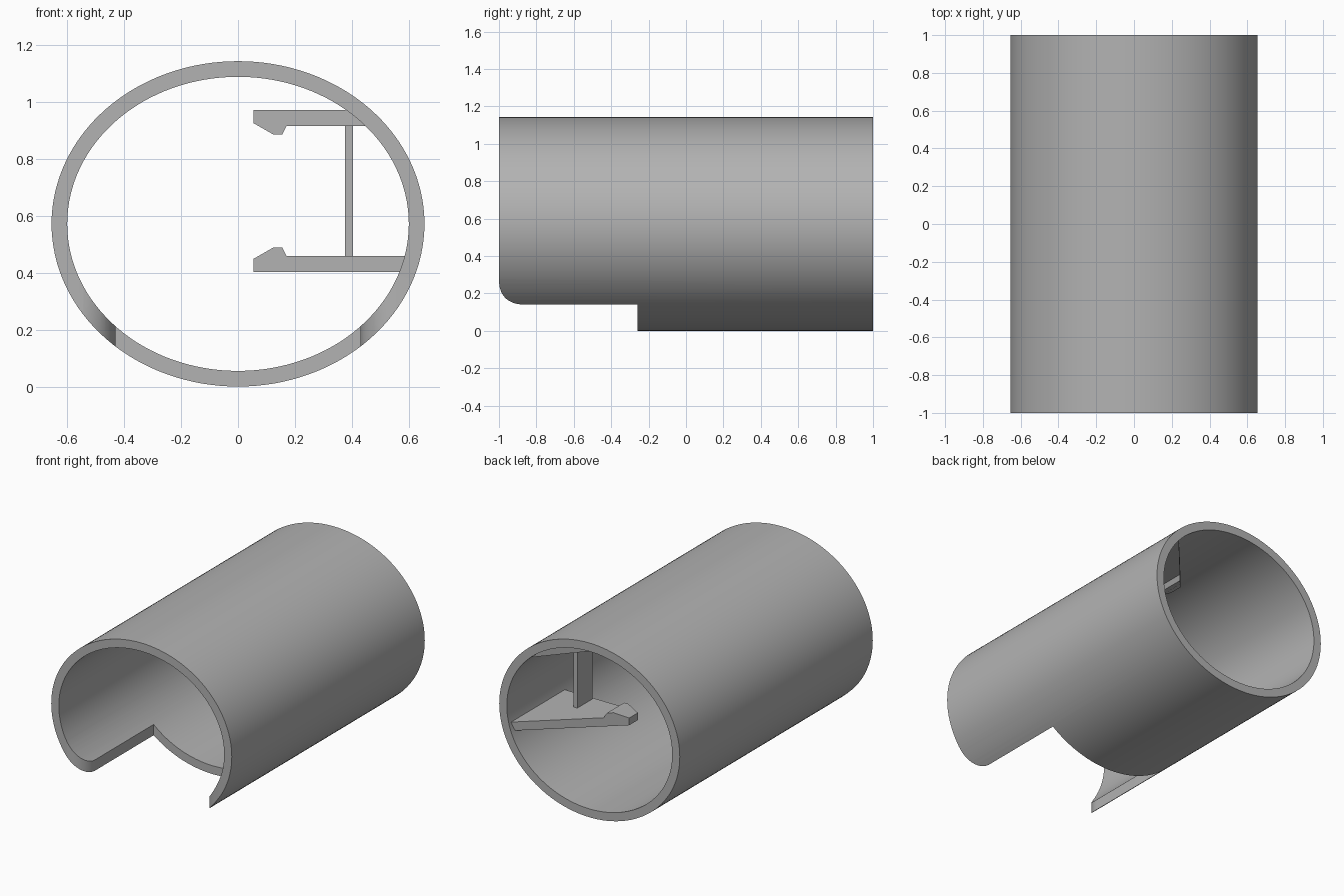
import bpy
import bmesh
from math import cos, sin, pi

old = bpy.data.objects.get("Cube")
if old:
    bpy.data.objects.remove(old, do_unlink=True)

RX, RZ, WALL = 0.655, 0.5715, 0.055
SEGMENTS = 128

grey = bpy.data.materials.new("plain grey")
grey.use_nodes = True
colour = (0.45, 0.45, 0.45, 1)
grey.diffuse_color = colour
grey.node_tree.nodes["Principled BSDF"].inputs["Base Color"].default_value = colour


def loft(name, start, end):
    """Solid between two matching outlines."""
    bm = bmesh.new()
    a = [bm.verts.new(p) for p in start]
    b = [bm.verts.new(p) for p in end]
    bm.faces.new(a)
    bm.faces.new(b)
    for i in range(len(a)):
        j = (i + 1) % len(a)
        bm.faces.new((a[i], a[j], b[j], b[i]))
    return finish(name, bm)


def finish(name, bm):
    bmesh.ops.recalc_face_normals(bm, faces=bm.faces)
    mesh = bpy.data.meshes.new(name)
    bm.to_mesh(mesh)
    bm.free()
    mesh.materials.append(grey)
    obj = bpy.data.objects.new(name, mesh)
    bpy.context.collection.objects.link(obj)
    return obj


def make_tube():
    bm = bmesh.new()
    rings = []
    for inset, y in ((0, -1), (0, 1), (WALL, 1), (WALL, -1)):
        angles = [2 * pi * i / SEGMENTS for i in range(SEGMENTS)]
        rings.append([bm.verts.new(((RX - inset) * cos(t), y, RZ + (RZ - inset) * sin(t)))
                      for t in angles])
    for k in range(4):
        a, b = rings[k], rings[(k + 1) % 4]
        for i in range(SEGMENTS):
            j = (i + 1) % SEGMENTS
            bm.faces.new((a[i], a[j], b[j], b[i]))
    return finish("elliptical_tube", bm)


# Tube with an open notch under the front, flared by rounded corners
tube = make_tube()
HALF, RADIUS, NOTCH_END = 0.43, 0.13, -0.26
side = [(HALF, NOTCH_END)]
for i in range(13):
    t = pi / 2 * i / 12
    side.append((HALF + RADIUS * (1 - cos(t)), -1 + RADIUS * (1 - sin(t))))
side.append((HALF + RADIUS, -1.1))
plan = side + [(-x, y) for x, y in reversed(side)]
cutter = loft("notch_cutter", [(x, y, -0.1) for x, y in plan], [(x, y, 0.5) for x, y in plan])
cutter.hide_render = True

cut = tube.modifiers.new("notch", "BOOLEAN")
cut.operation = "DIFFERENCE"
cut.solver = "EXACT"
cut.object = cutter
bpy.context.view_layer.objects.active = tube
tube.select_set(True)
bpy.ops.object.modifier_apply(modifier="notch")
bpy.data.objects.remove(cutter, do_unlink=True)
bpy.ops.object.shade_smooth_by_angle(angle=pi / 6)

# Two hooked arms, tapering from the tube wall to the tip
FRONT, TIP_X, TIP_Y = 0.42, 0.055, 0.51
HOOK = [(TIP_X, 0), (TIP_X, 0.047), (0.125, 0.087), (0.155, 0.087), (0.17, 0.057)]


def make_arm(name, base, direction, inner_x, outer_x):
    outline = HOOK + [(inner_x, 0.057), (outer_x, 0)]
    reach = max(inner_x, outer_x)
    slope = (0.998 - TIP_Y) / (reach - TIP_X)
    points = [(x, base + direction * h) for x, h in outline]
    loft(name, [(x, FRONT, z) for x, z in points],
         [(x, TIP_Y + slope * (x - TIP_X), z) for x, z in points])


make_arm("lower_hook_arm", 0.402, 1, 0.61, 0.6)
make_arm("upper_hook_arm", 0.972, -1, 0.48, 0.43)

# Upright web joining the arms
web = [(0.376, 0.45), (0.404, 0.45), (0.404, 0.925), (0.376, 0.925)]
loft("arm_web", [(x, 0.43, z) for x, z in web], [(x, 0.59, z) for x, z in web])
